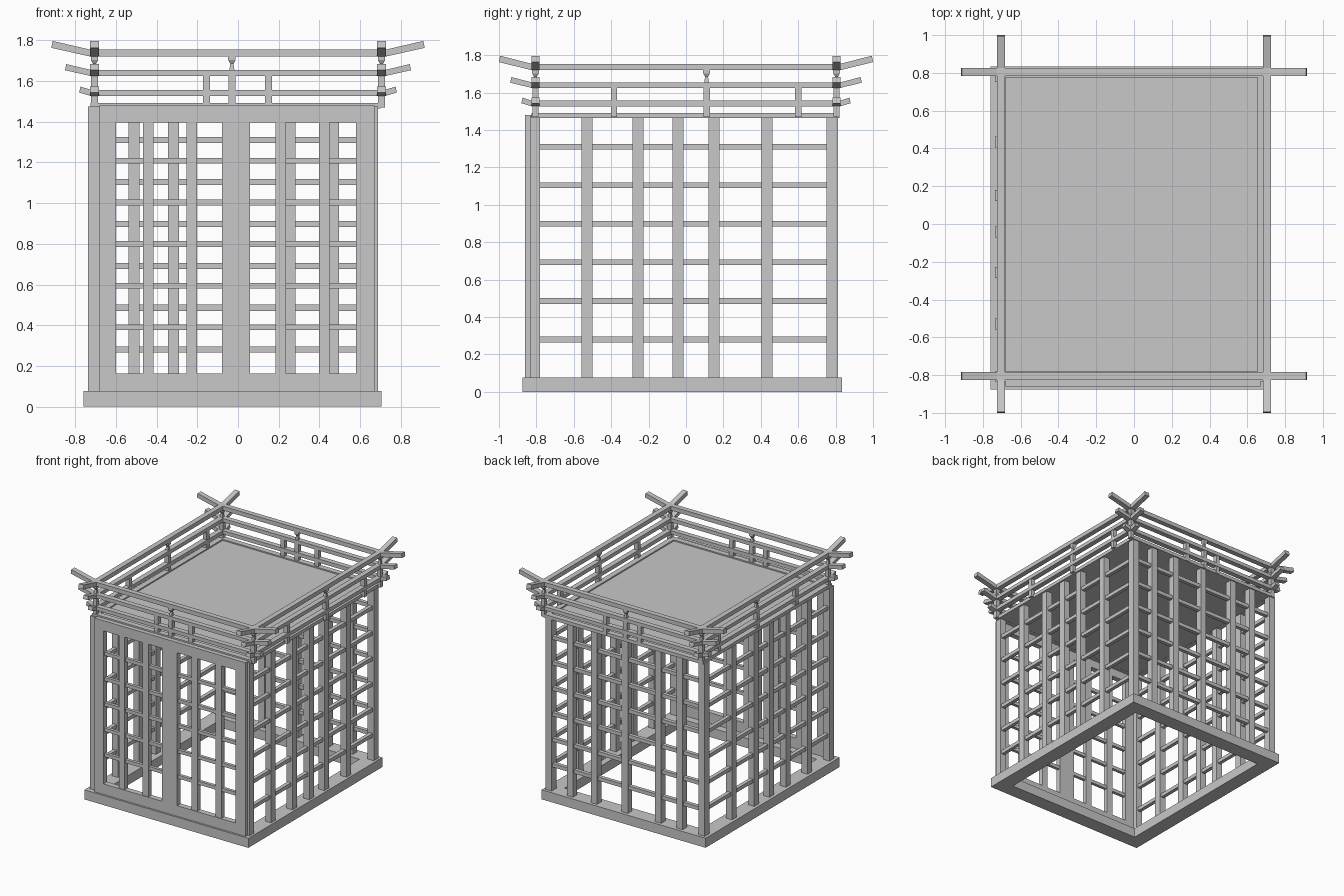
import bpy, bmesh

if "Cube" in bpy.data.objects:
    bpy.data.objects.remove(bpy.data.objects["Cube"])

mat = bpy.data.materials.new("plain grey")
mat.diffuse_color = (0.58, 0.58, 0.58, 1)
mat.use_nodes = True
mat.node_tree.nodes["Principled BSDF"].inputs["Base Color"].default_value = mat.diffuse_color


def finish(bm, name):
    bmesh.ops.recalc_face_normals(bm, faces=bm.faces[:])
    me = bpy.data.meshes.new(name)
    bm.to_mesh(me)
    bm.free()
    me.materials.append(mat)
    ob = bpy.data.objects.new(name, me)
    bpy.context.collection.objects.link(ob)


def hull8(bm, bottom, top):
    vs = [bm.verts.new(p) for p in bottom + top]
    for f in ((0, 1, 2, 3), (4, 5, 6, 7), (0, 1, 5, 4),
              (1, 2, 6, 5), (2, 3, 7, 6), (3, 0, 4, 7)):
        bm.faces.new([vs[i] for i in f])


def ring(x0, x1, y0, y1, z):
    return [(x0, y0, z), (x1, y0, z), (x1, y1, z), (x0, y1, z)]


def box(bm, x0, x1, y0, y1, z0, z1):
    hull8(bm, ring(x0, x1, y0, y1, z0), ring(x0, x1, y0, y1, z1))


def cup(bm, x, y, z0, z1, r0, r1):
    hull8(bm, ring(x - r0, x + r0, y - r0, y + r0, z0),
          ring(x - r1, x + r1, y - r1, y + r1, z1))


def frame(bm, x0, x1, y0, y1, z0, z1, w):
    box(bm, x0, x1, y0, y0 + w, z0, z1)
    box(bm, x0, x1, y1 - w, y1, z0, z1)
    box(bm, x0, x0 + w, y0 + w, y1 - w, z0, z1)
    box(bm, x1 - w, x1, y0 + w, y1 - w, z0, z1)


# base ring
bm = bmesh.new()
frame(bm, -0.76, 0.705, -0.875, 0.835, 0, 0.077, 0.12)
finish(bm, "base_frame")

# front doorway panel: stiles, mullion, top and bottom rails
bm = bmesh.new()
FY0, FY1 = -0.86, -0.815
for a, b in ((-0.68, -0.6), (-0.078, 0.059), (0.58, 0.67)):
    box(bm, a, b, FY0, FY1, 0.075, 1.48)
for a, b in ((-0.6, -0.078), (0.059, 0.58)):
    box(bm, a, b, FY0, FY1, 0.075, 0.162)
    box(bm, a, b, FY0, FY1, 1.397, 1.48)
finish(bm, "front_panel")

# front lattice
bm = bmesh.new()
for x in (-0.44, -0.228, 0.21, 0.424):
    box(bm, x - 0.026, x + 0.026, -0.855, -0.815, 0.16, 1.4)
for i in range(5):
    z = 0.39 + i * 0.2045
    for a, b in ((-0.6, -0.078), (0.059, 0.58)):
        box(bm, a, b, -0.847, -0.822, z - 0.014, z + 0.014)
finish(bm, "front_lattice")

# side lattices
rows = [0.28 + i * 0.206 for i in range(6)]
for name, x0, x1 in (("left_lattice", -0.735, -0.682), ("right_lattice", 0.635, 0.687)):
    bm = bmesh.new()
    for y in (-0.53, -0.257, -0.043, 0.15, 0.433):
        box(bm, x0, x1, y - 0.029, y + 0.029, 0.075, 1.47)
    for z in rows:
        xc = (x0 + x1) / 2
        box(bm, xc - 0.015, xc + 0.015, -0.8, 0.78, z - 0.015, z + 0.015)
    finish(bm, name)

# back lattice
bm = bmesh.new()
for x in (-0.51, -0.318, -0.02, 0.255, 0.47):
    box(bm, x - 0.027, x + 0.027, 0.755, 0.81, 0.075, 1.47)
for z in rows:
    box(bm, -0.71, 0.66, 0.768, 0.798, z - 0.015, z + 0.015)
finish(bm, "back_lattice")

# corner posts
bm = bmesh.new()
for x0, x1 in ((-0.736, -0.68), (0.632, 0.687)):
    for y0, y1 in ((-0.835, -0.78), (0.752, 0.812)):
        box(bm, x0, x1, y0, y1, 0.075, 1.475)
finish(bm, "corner_posts")

# roof plate with its lowest beam ring
bm = bmesh.new()
box(bm, -0.69, 0.69, -0.79, 0.79, 1.465, 1.482)
finish(bm, "roof_plate")
bm = bmesh.new()
frame(bm, -0.725, 0.7, -0.825, 0.82, 1.464, 1.492, 0.045)
finish(bm, "lower_beam")


# upturned railings: three tiers, crossing at the corners
def rail(axis, off, bend, tip, z, h, rise):
    bm = bmesh.new()
    pts = [(-tip, z + rise), (-bend, z), (bend, z), (tip, z + rise)]
    loops = []
    for t, zz in pts:
        lp = []
        for du, dz in ((-1, -1), (1, -1), (1, 1), (-1, 1)):
            u = off + du * 0.021
            # end cut leans outward at its foot, square to the slope
            s = 0
            if abs(t) == tip:
                s = (0.0 if dz < 0 else -0.006) * (1 if t > 0 else -1)
            p = (t + s, u, zz + dz * h) if axis == "x" else (u, t + s, zz + dz * h)
            lp.append(bm.verts.new(p))
        loops.append(lp)
    for a, b in zip(loops, loops[1:]):
        for i in range(4):
            j = (i + 1) % 4
            bm.faces.new((a[i], a[j], b[j], b[i]))
    bm.faces.new(loops[0])
    bm.faces.new(loops[-1])
    finish(bm, "rail_" + axis)


for z, h, rise, tx, ty in ((1.542, 0.015, 0.016, 0.78, 0.88),
                           (1.64, 0.015, 0.028, 0.85, 0.94),
                           (1.737, 0.017, 0.043, 0.917, 1.0)):
    for s in (-1, 1):
        rail("x", s * 0.805, 0.725, tx, z, h, rise)
        rail("y", s * 0.705, 0.825, ty, z, h, rise)

# railing posts and small capitals
bm = bmesh.new()
spots = [(sx * 0.705, sy * 0.805) for sx in (-1, 1) for sy in (-1, 1)]
capped = list(spots)
for s in (-1, 1):
    for x in (-0.155, -0.03, 0.15):
        spots.append((x, s * 0.805))
    for y in (-0.385, 0.11, 0.6):
        spots.append((s * 0.705, y))
    capped += [(-0.03, s * 0.805), (s * 0.705, 0.11)]
for x, y in spots:
    box(bm, x - 0.017, x + 0.017, y - 0.017, y + 0.017, 1.47, 1.64)
finish(bm, "railing_posts")
bm = bmesh.new()
for x, y in capped:
    cup(bm, x, y, 1.65, 1.685, 0.013, 0.008)
    cup(bm, x, y, 1.685, 1.703, 0.008, 0.018)
    cup(bm, x, y, 1.703, 1.722, 0.018, 0.018)
finish(bm, "railing_capitals")
